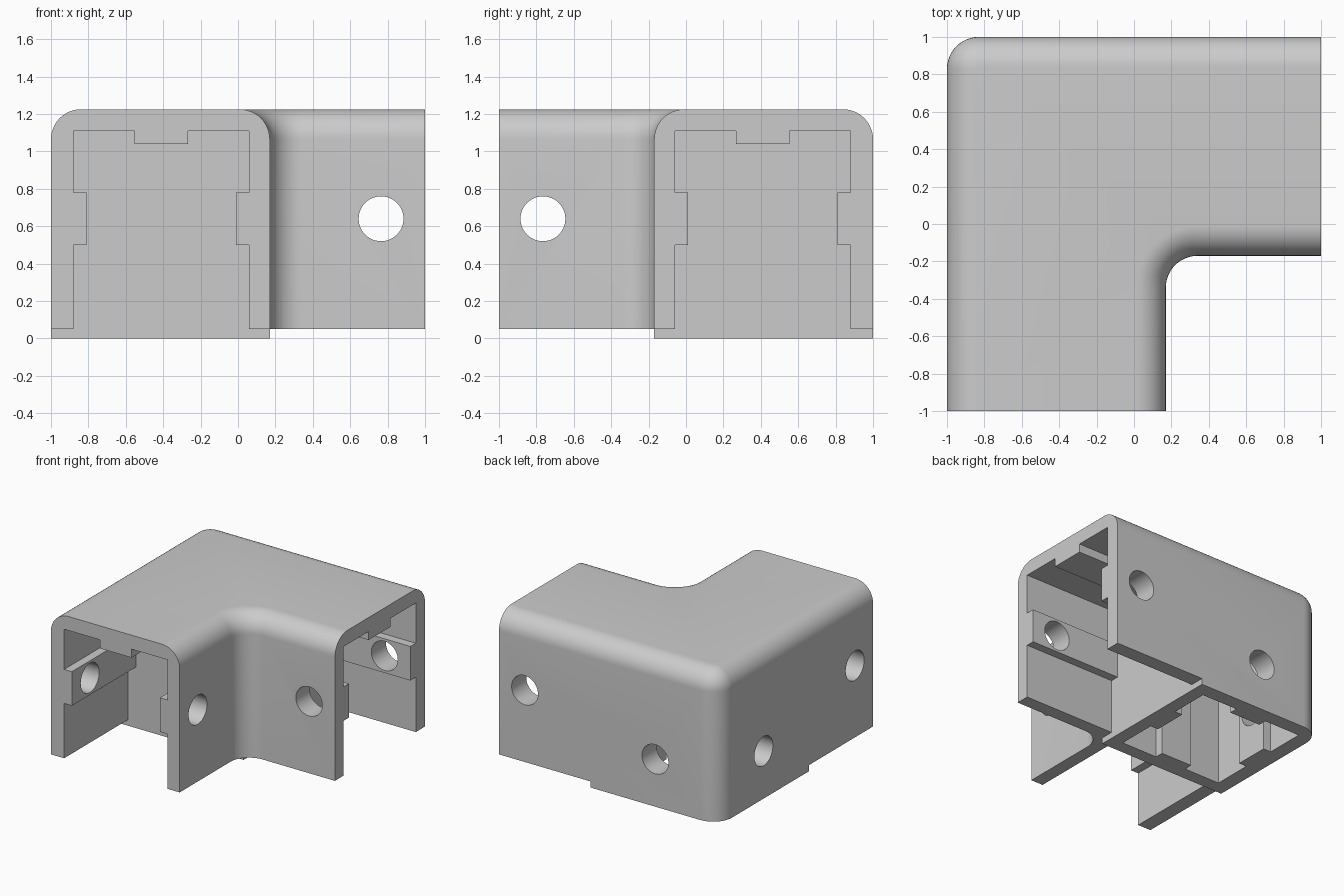
import bpy, bmesh, math
from mathutils import Vector

if "Cube" in bpy.data.objects:
    bpy.data.objects.remove(bpy.data.objects["Cube"])

W = 0.17        # inner face offset of both arms
R = 0.17        # plan corner radius
B = 0.16        # rounded top edge radius
TOP, SKIRT = 1.225, 0.05

grey = bpy.data.materials.new("light grey")
grey.diffuse_color = (0.6, 0.6, 0.6, 1)
grey.use_nodes = True
grey.node_tree.nodes["Principled BSDF"].inputs["Base Color"].default_value = grey.diffuse_color


def make_object(name, bm):
    bmesh.ops.recalc_face_normals(bm, faces=bm.faces[:])
    mesh = bpy.data.meshes.new(name)
    bm.to_mesh(mesh)
    bm.free()
    obj = bpy.data.objects.new(name, mesh)
    bpy.context.collection.objects.link(obj)
    return obj


def loft(name, rings):
    """Closed solid through rings of equal point count."""
    bm = bmesh.new()
    loops = [[bm.verts.new(p) for p in ring] for ring in rings]
    n = len(loops[0])
    for a, b in zip(loops, loops[1:]):
        for i in range(n):
            j = (i + 1) % n
            bm.faces.new((a[i], a[j], b[j], b[i]))
    bm.faces.new(loops[0])
    bm.faces.new(loops[-1])
    return make_object(name, bm)


def prism(name, pts, axis, lo, hi):
    """Extrude a 2D profile along an axis: 'y' uses (x, z), 'z' uses (x, y)."""
    place = (lambda p, t: (p[0], t, p[1])) if axis == 'y' else (lambda p, t: (p[0], p[1], t))
    return loft(name, [[place(p, t) for p in pts] for t in (lo, hi)])


def swap_arm(obj):
    """Mirror a part from one arm onto the other: (x, y) -> (-y, -x)."""
    for v in obj.data.vertices:
        v.co = Vector((-v.co.y, -v.co.x, v.co.z))
    obj.data.flip_normals()
    return obj


def arc(cx, cy, r, a0, a1, n=12):
    return [(cx + r * math.cos(math.radians(a0 + (a1 - a0) * i / n)),
             cy + r * math.sin(math.radians(a0 + (a1 - a0) * i / n))) for i in range(n + 1)]


def outline(d):
    """L-shaped plan with its side walls moved inward by d."""
    return ([(-1 + d, -1), (W - d, -1)]
            + arc(W + R, -W - R, R + d, 180, 90)
            + [(1, -W + d), (1, 1 - d)]
            + arc(-1 + R, 1 - R, R - d, 90, 180))


def circle(x, z, r=0.12, n=48):
    return [(x + r * math.cos(2 * math.pi * i / n), z + r * math.sin(2 * math.pi * i / n))
            for i in range(n)]


def rect(x0, y0, x1, y1):
    return [(x0, y0), (x1, y0), (x1, y1), (x0, y1)]


# Outer body: L plan with rounded top edges
rings = [[(x, y, 0) for x, y in outline(0)]]
for k in range(13):
    a = math.pi / 2 * k / 12
    d, z = B * (1 - math.cos(a)), TOP - B + B * math.sin(a)
    rings.append([(x, y, z) for x, y in outline(d)])
body = loft("corner_connector", rings)

# Raise the lower edge of both arms, leaving the square corner block lower
cutters = [prism("skirt_cut_a", rect(-1.2, -1.2, 1.2, -W), 'z', -0.2, SKIRT),
           prism("skirt_cut_b", rect(W, -0.3, 1.2, 1.2), 'z', -0.2, SKIRT)]

# Arm channel with a guide rib on each side and under the roof
c, h = -0.41, 0.47
half = [(h, -0.1), (h, 0.5), (h - 0.07, 0.5), (h - 0.07, 0.78), (h, 0.78),
        (h, 1.11), (0.1425, 1.11), (0.1425, 1.04)]
channel = [(c + x, z) for x, z in half] + [(c - x, z) for x, z in reversed(half)]

# Vertical socket with a guide rib on all four sides
side = [(h, -h), (h, -0.1425), (h - 0.07, -0.1425), (h - 0.07, 0.1425), (h, 0.1425)]
socket = []
for q in range(4):
    for x, y in side:
        for _ in range(q):
            x, y = -y, x
        socket.append((c + x, -c + y))
cutters.append(prism("socket_cut", socket, 'z', -0.1, 1.11))

# Channels and screw holes, made once and repeated on the other arm
for other in (False, True):
    parts = [prism("channel_cut", channel, 'y', -1.2, -W),
             prism("corner_hole_cut", circle(-0.42, 0.39), 'y', 0.6, 1.2),
             prism("arm_hole_cut", circle(0.765, 0.64), 'y', -0.4, 1.2)]
    cutters += [swap_arm(p) if other else p for p in parts]

# Apply the cuts
bpy.context.view_layer.objects.active = body
for cut in cutters:
    mod = body.modifiers.new("cut", 'BOOLEAN')
    mod.operation, mod.solver, mod.object = 'DIFFERENCE', 'EXACT', cut
    bpy.ops.object.modifier_apply(modifier=mod.name)
    bpy.data.objects.remove(cut)

body.data.materials.clear()
body.data.materials.append(grey)
for poly in body.data.polygons:
    poly.material_index = 0
bpy.ops.object.select_all(action='DESELECT')
body.select_set(True)
bpy.ops.object.shade_smooth_by_angle(angle=math.radians(30))
